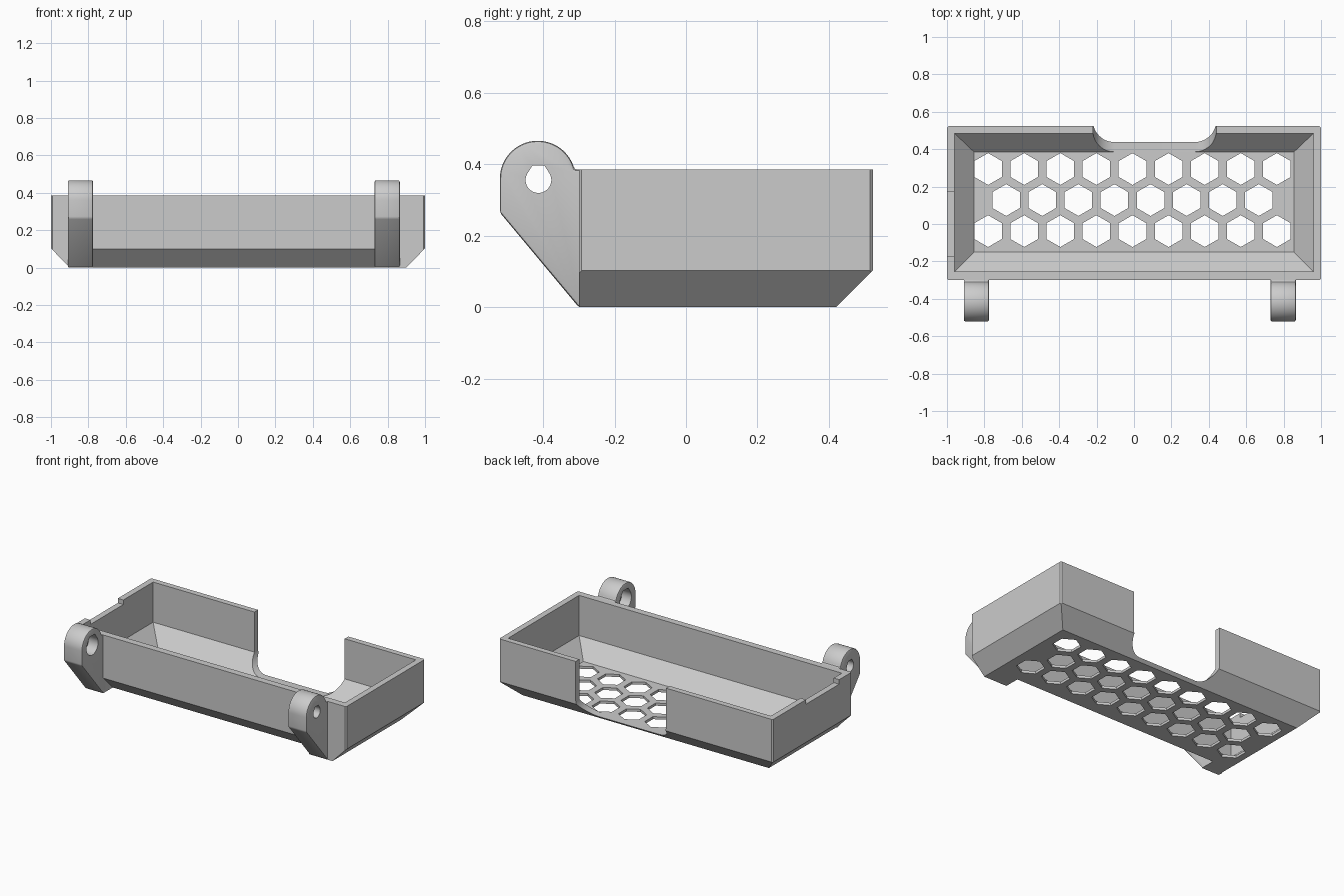
import bpy, bmesh
from math import sin, cos, radians

cube = bpy.data.objects.get("Cube")
if cube:
    bpy.data.objects.remove(cube, do_unlink=True)

grey = bpy.data.materials.new("light grey plastic")
grey.use_nodes = True
grey.diffuse_color = (0.6, 0.6, 0.6, 1)
grey.node_tree.nodes["Principled BSDF"].inputs["Base Color"].default_value = (0.6, 0.6, 0.6, 1)


def make_object(name, bm):
    bmesh.ops.recalc_face_normals(bm, faces=bm.faces)
    mesh = bpy.data.meshes.new(name)
    bm.to_mesh(mesh)
    bm.free()
    mesh.materials.append(grey)
    obj = bpy.data.objects.new(name, mesh)
    bpy.context.collection.objects.link(obj)
    return obj


def loft(bm, rings):
    """Skin a list of equal-length point rings and cap both ends."""
    loops = [[bm.verts.new(p) for p in ring] for ring in rings]
    for low, high in zip(loops, loops[1:]):
        for i in range(len(low)):
            j = (i + 1) % len(low)
            bm.faces.new((low[i], low[j], high[j], high[i]))
    bm.faces.new(loops[0])
    bm.faces.new(loops[-1])


def add_prism(bm, profile, axis, start, end):
    place = {"x": lambda p, q, t: (t, p, q),
             "y": lambda p, q, t: (p, t, q),
             "z": lambda p, q, t: (p, q, t)}[axis]
    loft(bm, [[place(p, q, t) for p, q in profile] for t in (start, end)])


def prism(name, profile, axis, start, end):
    bm = bmesh.new()
    add_prism(bm, profile, axis, start, end)
    return make_object(name, bm)


def rect(x, y0, y1, z):
    return [(-x, y0, z), (x, y0, z), (x, y1, z), (-x, y1, z)]


def arc(cx, cy, r, a0, a1, steps):
    angles = [radians(a0 + (a1 - a0) * i / steps) for i in range(steps + 1)]
    return [(cx + r * cos(a), cy + r * sin(a)) for a in angles]


def apply_modifier(obj, mod):
    bpy.ops.object.select_all(action="DESELECT")
    obj.select_set(True)
    bpy.context.view_layer.objects.active = obj
    bpy.ops.object.modifier_apply(modifier=mod.name)


def cut(obj, cutter):
    cutter.hide_render = True
    mod = obj.modifiers.new("cut", "BOOLEAN")
    mod.operation, mod.solver, mod.object = "DIFFERENCE", "EXACT", cutter
    apply_modifier(obj, mod)
    bpy.data.objects.remove(cutter, do_unlink=True)


def smooth(obj):
    bpy.ops.object.select_all(action="DESELECT")
    obj.select_set(True)
    bpy.context.view_layer.objects.active = obj
    bpy.ops.object.shade_smooth_by_angle(angle=radians(25))


FRONT, BACK, TOP, FLOOR = -0.3, 0.523, 0.385, 0.017
LUGS = {"right_hinge_lug": (-0.91, -0.775), "left_hinge_lug": (0.865, 0.73)}  # outer, inner x

# Tray shell with chamfered underside and softened upright corners
bm = bmesh.new()
loft(bm, [rect(0.9, FRONT, 0.42, 0), rect(1, FRONT, BACK, 0.103), rect(1, FRONT, BACK, TOP)])
upright = [e for e in bm.edges
           if all(abs(e.verts[0].co[k] - e.verts[1].co[k]) < 1e-5 for k in (0, 1))]
bmesh.ops.bevel(bm, geom=upright, offset=0.008, segments=1, affect="EDGES")
tray = make_object("tray", bm)

# Hollow interior with sloped lower walls
bm = bmesh.new()
loft(bm, [rect(0.855, -0.15, 0.385, FLOOR), rect(0.96, -0.255, 0.485, FLOOR + 0.103),
          rect(0.96, -0.255, 0.485, 0.6)])
cut(tray, make_object("interior_cutter", bm))

# Front underside chamfer between the lugs
cut(tray, prism("chamfer_cutter", [(-0.32, 0.12), (-0.32, -0.02), (-0.18, -0.02)], "x", -0.775, 0.73))

# Rounded opening in the back wall
x0, x1, r, z = -0.22, 0.44, 0.115, FLOOR + 0.001
opening = arc(x0 + r, z + r, r, 180, 270, 12) + arc(x1 - r, z + r, r, 270, 360, 12)
cut(tray, prism("opening_cutter", opening + [(x1, 0.6), (x0, 0.6)], "y", 0.3, 0.7))

# Shallow notch in the right wall
cut(tray, prism("notch_cutter", [(-0.17, 0.355), (0.175, 0.355), (0.175, 0.5), (-0.17, 0.5)],
                "x", -1.1, -0.9))

# Honeycomb vents through the floor
bm = bmesh.new()
for row in range(3):
    shifted = row % 2
    for col in range(9 - shifted):
        cx = -0.78 + 0.193 * (col + 0.5 * shifted)
        cy = 0.294 - 0.166 * row
        add_prism(bm, arc(cx, cy, 0.085, 30, 330, 5), "z", -0.05, 0.08)
cut(tray, make_object("vent_cutter", bm))
smooth(tray)


# Hinge lugs with a flat-topped pin hole and a wider recess on the inner side
def pin_hole(radius):
    cy, cz = -0.413, 0.356
    flat = [(cy - 0.46 * radius, cz + 1.14 * radius), (cy + 0.46 * radius, cz + 1.14 * radius)]
    return arc(cy, cz, radius, 150, 390, 28) + flat[::-1]


lug_profile = arc(-0.415, 0.36, 0.106, 14, 180, 28) + [
    (-0.521, 0.265), (FRONT, 0), (-0.27, 0), (-0.27, TOP - 0.002)]
for name, (outer, inner) in LUGS.items():
    lug = prism(name, lug_profile, "x", outer, inner)
    bevel = lug.modifiers.new("soft edges", "BEVEL")
    bevel.width, bevel.segments, bevel.limit_method = 0.008, 2, "ANGLE"
    bevel.use_clamp_overlap = False
    apply_modifier(lug, bevel)
    side = 1 if inner > outer else -1
    cut(lug, prism("pin_cutter", pin_hole(0.036), "x", outer - 0.1 * side, inner + 0.1 * side))
    cut(lug, prism("recess_cutter", pin_hole(0.06), "x", inner - 0.07 * side, inner + 0.1 * side))
    smooth(lug)
